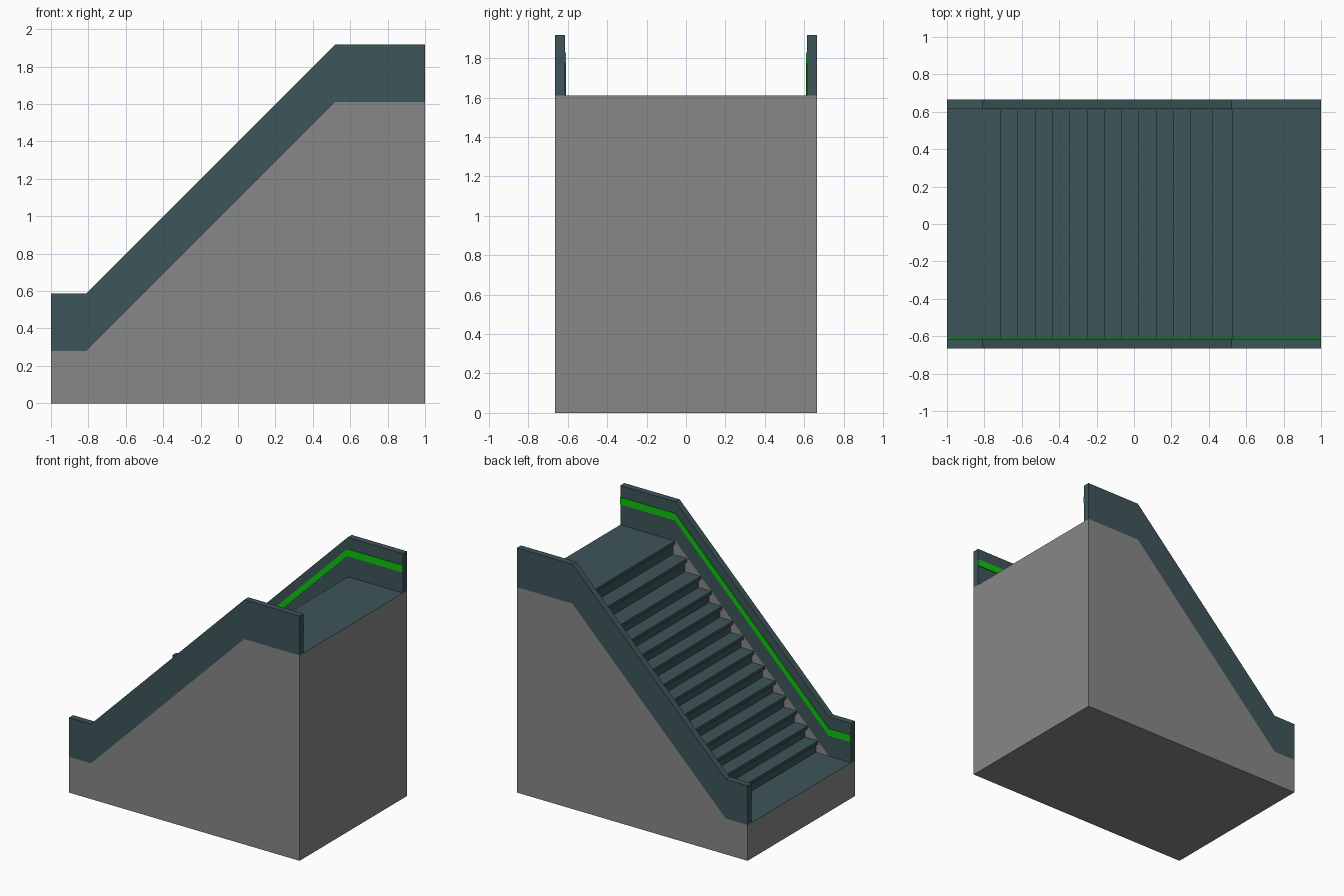
import bpy, bmesh

if "Cube" in bpy.data.objects:
    bpy.data.objects.remove(bpy.data.objects["Cube"])


def material(name, rgb):
    m = bpy.data.materials.new(name)
    m.diffuse_color = (*rgb, 1)
    m.use_nodes = True
    m.node_tree.nodes["Principled BSDF"].inputs["Base Color"].default_value = m.diffuse_color
    return m


GREY = material("concrete grey", (0.245, 0.245, 0.245))
TEAL = material("dark teal", (0.047, 0.091, 0.1))
GREEN = material("bright green", (0.004, 0.56, 0.004))


def extrude_profile(name, pts, y0, y1, mats, rule=None):
    """Extrude an (x, z) outline from y0 to y1."""
    bm = bmesh.new()
    cap = bm.faces.new([bm.verts.new((x, y0, z)) for x, z in pts])
    res = bmesh.ops.extrude_face_region(bm, geom=[cap], use_keep_orig=True)
    for v in res["geom"]:
        if isinstance(v, bmesh.types.BMVert):
            v.co.y = y1
    bmesh.ops.recalc_face_normals(bm, faces=bm.faces)
    if rule:
        for f in bm.faces:
            f.material_index = rule(f)
    me = bpy.data.meshes.new(name)
    bm.to_mesh(me)
    bm.free()
    for m in mats:
        me.materials.append(m)
    ob = bpy.data.objects.new(name, me)
    bpy.context.collection.objects.link(ob)
    return ob


# Slope line shared by the side panels, parapets and stripes
LINE = [(-1, 0.28), (-0.81, 0.28), (0.52, 1.61), (1, 1.61)]
OUT, INN = 0.665, 0.615


def band(lo, hi):
    return [(x, z + lo) for x, z in LINE] + [(x, z + hi) for x, z in reversed(LINE)]


for side, s in (("front", -1), ("back", 1)):
    extrude_profile(side + "_side_panel", [(1, 0), (-1, 0)] + LINE, s * INN, s * OUT, [GREY])
    extrude_profile(side + "_parapet", band(0, 0.308), s * INN, s * OUT, [TEAL])
    extrude_profile(side + "_green_stripe", band(0.163, 0.218), s * (INN - 0.006), s * INN, [GREEN])

# Stair core: landings and steps with overhanging nosings
noses = [(-0.715 + 0.0925 * i, 0.375 + 0.0925 * i) for i in range(12)]
noses += [(0.42, 1.5), (0.525, 1.61)]
LIP, OVER = 0.025, 0.02
outline = [(1, 0), (-1, 0), (-1, 0.28)]
z_prev = 0.28
for x, z in noses:
    outline += [(x + OVER, z_prev), (x + OVER, z - LIP), (x, z - LIP), (x, z)]
    z_prev = z
outline.append((1, 1.61))


def stair_colour(f):
    c = f.calc_center_median()
    outer = abs(c.x) > 0.99 or c.z < 0.01 or abs(f.normal.y) > 0.5
    return 0 if outer else 1


extrude_profile("stairs", outline, -INN, INN, [GREY, TEAL], stair_colour)
